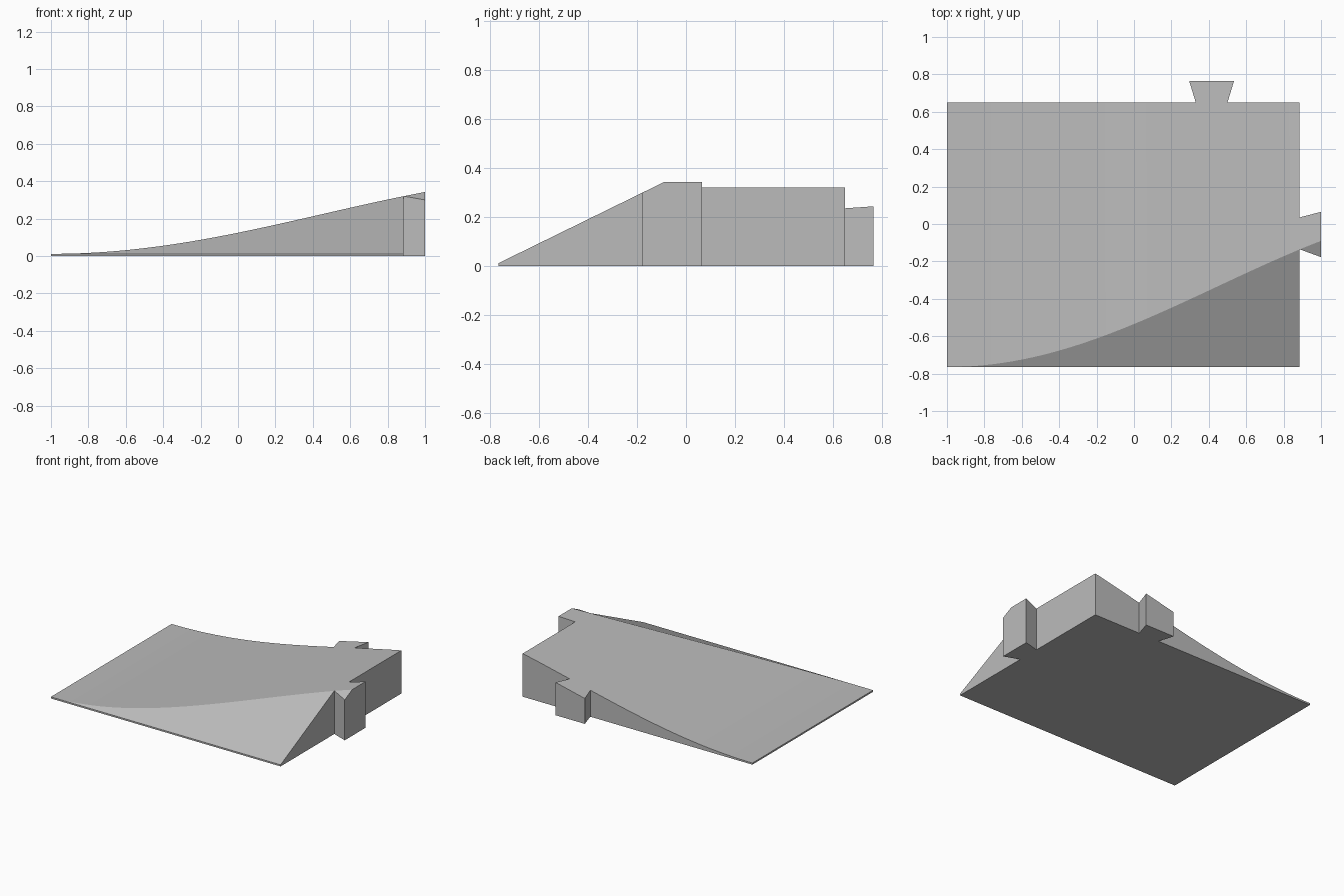
import bpy, bmesh, math
from mathutils import Vector

cube = bpy.data.objects.get("Cube")
if cube:
    bpy.data.objects.remove(cube, do_unlink=True)

grey = bpy.data.materials.new("plain grey")
grey.use_nodes = True
colour = (0.5, 0.5, 0.5, 1)
grey.diffuse_color = colour
grey.node_tree.nodes["Principled BSDF"].inputs["Base Color"].default_value = colour

LEFT, RIGHT, FRONT, BACK, TIP = -1.0, 0.885, -0.765, 0.65, 0.765
LIP, SLOPE, STEPS = 0.012, 0.49, 40


def rise(x):
    """Height of the curved sweep along x."""
    return LIP + 0.211 * (1 - math.cos(1.087 * (x - LEFT)))


def ridge(x):
    """Point where the sweep meets the straight front slope."""
    return Vector((x, FRONT + (rise(x) - LIP) / SLOPE, 0))


# Footprint: slab plus two dovetail tabs sharing its edges
bm = bmesh.new()
vert = lambda x, y: bm.verts.new((x, y, 0))
back_tab = [vert(0.50, BACK), vert(0.535, TIP), vert(0.295, TIP), vert(0.33, BACK)]
side_tab = [vert(RIGHT, -0.135), vert(1, -0.177), vert(1, 0.065), vert(RIGHT, 0.035)]
slab = [vert(LEFT, FRONT), vert(RIGHT, FRONT), side_tab[0], side_tab[3],
        vert(RIGHT, BACK), back_tab[0], back_tab[3], vert(LEFT, BACK)]
for loop in (slab, back_tab, side_tab):
    bm.faces.new(loop)


def cut(faces, point, normal):
    edges = {e for f in faces for e in f.edges}
    verts = {v for f in faces for v in f.verts}
    bmesh.ops.bisect_plane(bm, geom=list(verts) + list(edges) + list(faces),
                           dist=1e-5, plane_co=point, plane_no=normal)


# Slice across x, then split every strip along the ridge line
stations = [LEFT + 2 * i / STEPS for i in range(STEPS + 1)]
for x in stations[1:-1]:
    cut(bm.faces[:], (x, 0, 0), (1, 0, 0))
for x0, x1 in zip(stations, stations[1:]):
    strip = [f for f in bm.faces if x0 < f.calc_center_median().x < x1]
    start, along = ridge(x0), ridge(x1) - ridge(x0)
    cut(strip, start, (-along.y, along.x, 0))

# Raise the top onto the lower of the two surfaces
raised = bmesh.ops.extrude_face_region(bm, geom=bm.faces[:], use_keep_orig=True)
for v in raised["geom"]:
    if isinstance(v, bmesh.types.BMVert):
        v.co.z = min(rise(v.co.x), LIP + SLOPE * (v.co.y - FRONT))
bmesh.ops.recalc_face_normals(bm, faces=bm.faces[:])

mesh = bpy.data.meshes.new("ramp_tile")
bm.to_mesh(mesh)
bm.free()
mesh.materials.append(grey)
tile = bpy.data.objects.new("ramp_tile", mesh)
bpy.context.collection.objects.link(tile)
bpy.context.view_layer.objects.active = tile
tile.select_set(True)
bpy.ops.object.shade_smooth_by_angle(angle=math.radians(20))
